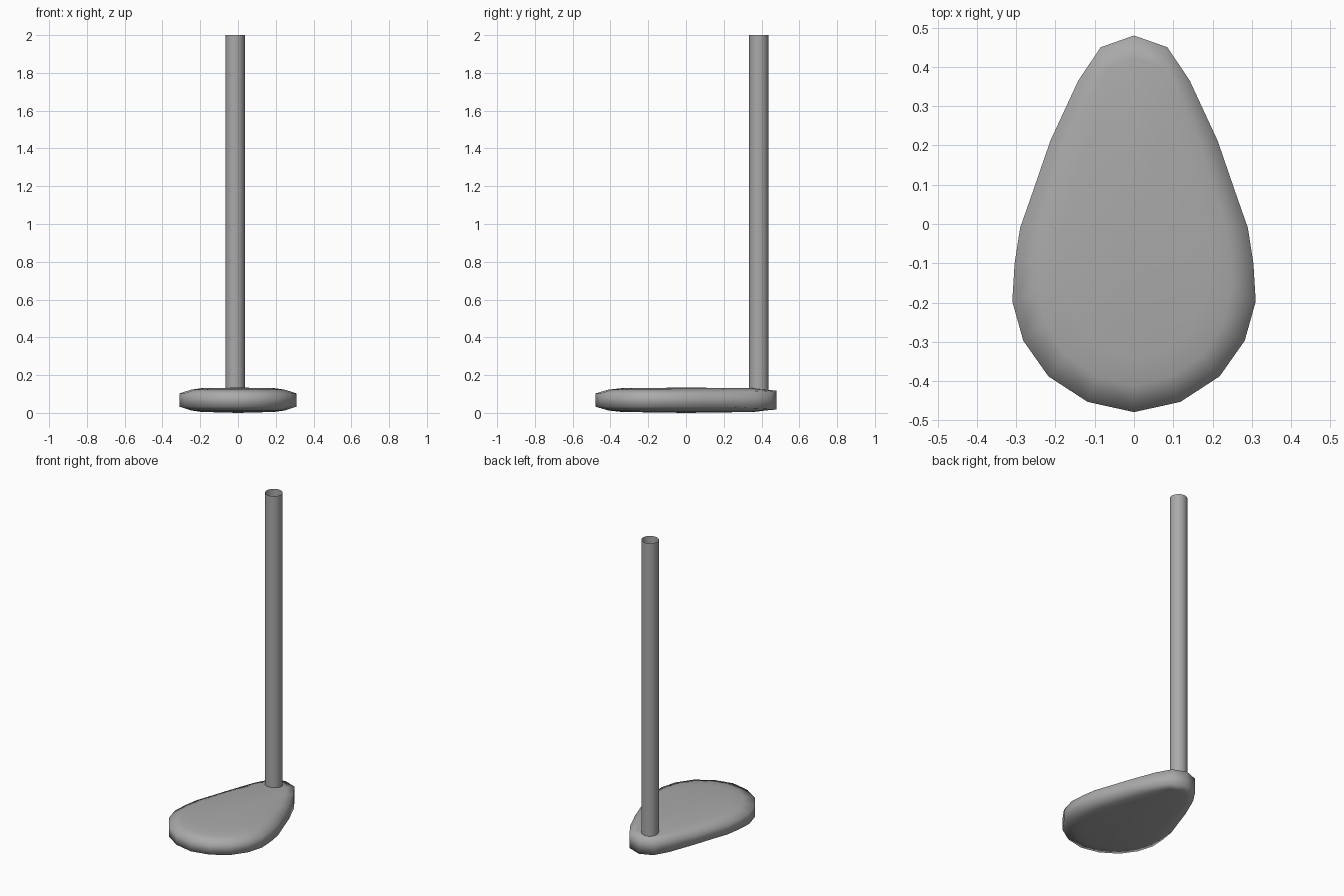
import bpy, bmesh, math

cube = bpy.data.objects.get("Cube")
if cube:
    bpy.data.objects.remove(cube, do_unlink=True)

grey = bpy.data.materials.new("plain grey")
GREY = (0.4, 0.4, 0.4, 1)
grey.diffuse_color = GREY
grey.use_nodes = True
grey.node_tree.nodes["Principled BSDF"].inputs["Base Color"].default_value = GREY


def finish(bm, name):
    """Turn a bmesh into a smooth grey object."""
    mesh = bpy.data.meshes.new(name)
    bm.to_mesh(mesh)
    bm.free()
    mesh.materials.append(grey)
    mesh.shade_smooth()
    obj = bpy.data.objects.new(name, mesh)
    bpy.context.collection.objects.link(obj)
    return obj


# Egg-shaped head: right half of the outline, mirrored to a full loop
half = [(0, .48), (.085, .45), (.142, .365), (.213, .212), (.255, .09), (.29, -.01),
        (.304, -.1), (.31, -.197), (.282, -.297), (.218, -.388), (.118, -.453), (0, -.479)]
outline = half + [(-x, y) for x, y in half[-2:0:-1]]

# Rounded edge: x scale, y scale, height above the middle plane
profile = [(.62, .73, -.063), (.80, .87, -.055), (1, 1, -.035),
           (1, 1, .035), (.80, .87, .055), (.62, .73, .063)]
MID_Z, MID_Y = .068, .04

bm = bmesh.new()
rings = []
for sx, sy, h in profile:
    ring = []
    for x, y in outline:
        tip = max(0, (y - .2) / .28)          # the wall grows taller at the narrow end
        rise = .015 * tip * math.copysign(1, h) if sx == 1 else 0
        ring.append(bm.verts.new((x * sx, MID_Y + (y - MID_Y) * sy, MID_Z + h + rise)))
    rings.append(ring)
n = len(outline)
for a, b in zip(rings, rings[1:]):
    for i in range(n):
        j = (i + 1) % n
        bm.faces.new((a[i], a[j], b[j], b[i]))
# Slightly domed top and bottom
for ring, z in ((rings[0], 0), (rings[-1], .134)):
    centre = bm.verts.new((0, 0, z))
    for i in range(n):
        bm.faces.new((ring[i], ring[(i + 1) % n], centre))
bmesh.ops.recalc_face_normals(bm, faces=bm.faces)
finish(bm, "head")

# Open thin-walled shaft standing in the narrow end
bm = bmesh.new()
bmesh.ops.create_cone(bm, cap_ends=False, segments=32, radius1=.051, radius2=.051, depth=1.88)
shaft = finish(bm, "shaft")
shaft.location = (-.015, .385, 1.06)
